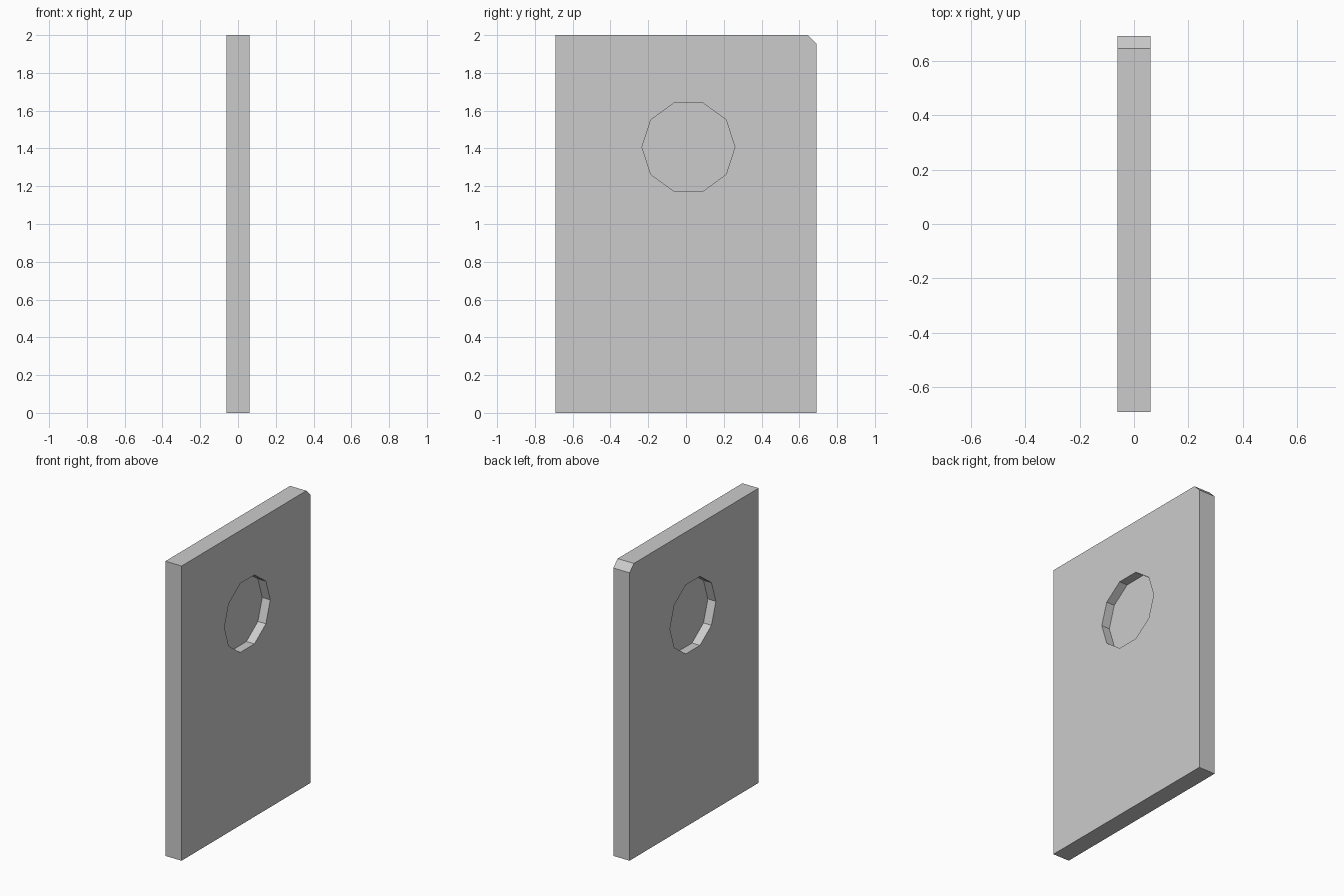
import bpy
import math

if "Cube" in bpy.data.objects:
    bpy.data.objects.remove(bpy.data.objects["Cube"])

HALF_X, HALF_Y, HEIGHT, CHAMFER = 0.061, 0.692, 2.0, 0.046
HOLE_Y, HOLE_Z, HOLE_R, SIDES = 0.013, 1.407, 0.246, 10


def flat_shape(name, loops, half_depth):
    """Filled (y, z) outlines, extruded along x, as a flat-shaded mesh."""
    curve = bpy.data.curves.new(name, 'CURVE')
    curve.dimensions = '2D'
    curve.fill_mode = 'BOTH'
    curve.extrude = half_depth
    for loop in loops:
        spline = curve.splines.new('POLY')
        spline.points.add(len(loop) - 1)
        for point, (y, z) in zip(spline.points, loop):
            point.co = (y, z, 0, 1)
        spline.use_cyclic_u = True
        spline.use_smooth = False
    obj = bpy.data.objects.new(name, curve)
    bpy.context.collection.objects.link(obj)
    obj.rotation_euler = (math.pi / 2, 0, math.pi / 2)
    bpy.ops.object.select_all(action='DESELECT')
    obj.select_set(True)
    bpy.context.view_layer.objects.active = obj
    bpy.ops.object.convert(target='MESH')
    bpy.ops.object.transform_apply(location=False, rotation=True, scale=False)
    bpy.ops.object.shade_flat()
    return bpy.context.object


# Door slab outline with one clipped top corner, and its round window opening
outline = [(-HALF_Y, 0), (HALF_Y, 0), (HALF_Y, HEIGHT - CHAMFER),
           (HALF_Y - CHAMFER, HEIGHT), (-HALF_Y, HEIGHT)]
window = [(HOLE_Y + HOLE_R * math.cos(2 * math.pi * i / SIDES),
           HOLE_Z + HOLE_R * math.sin(2 * math.pi * i / SIDES))
          for i in range(SIDES)]
flat_shape("door_panel", [outline, window], HALF_X)

# Thin pane halfway through the opening
flat_shape("window_pane", [window], 0.001)
